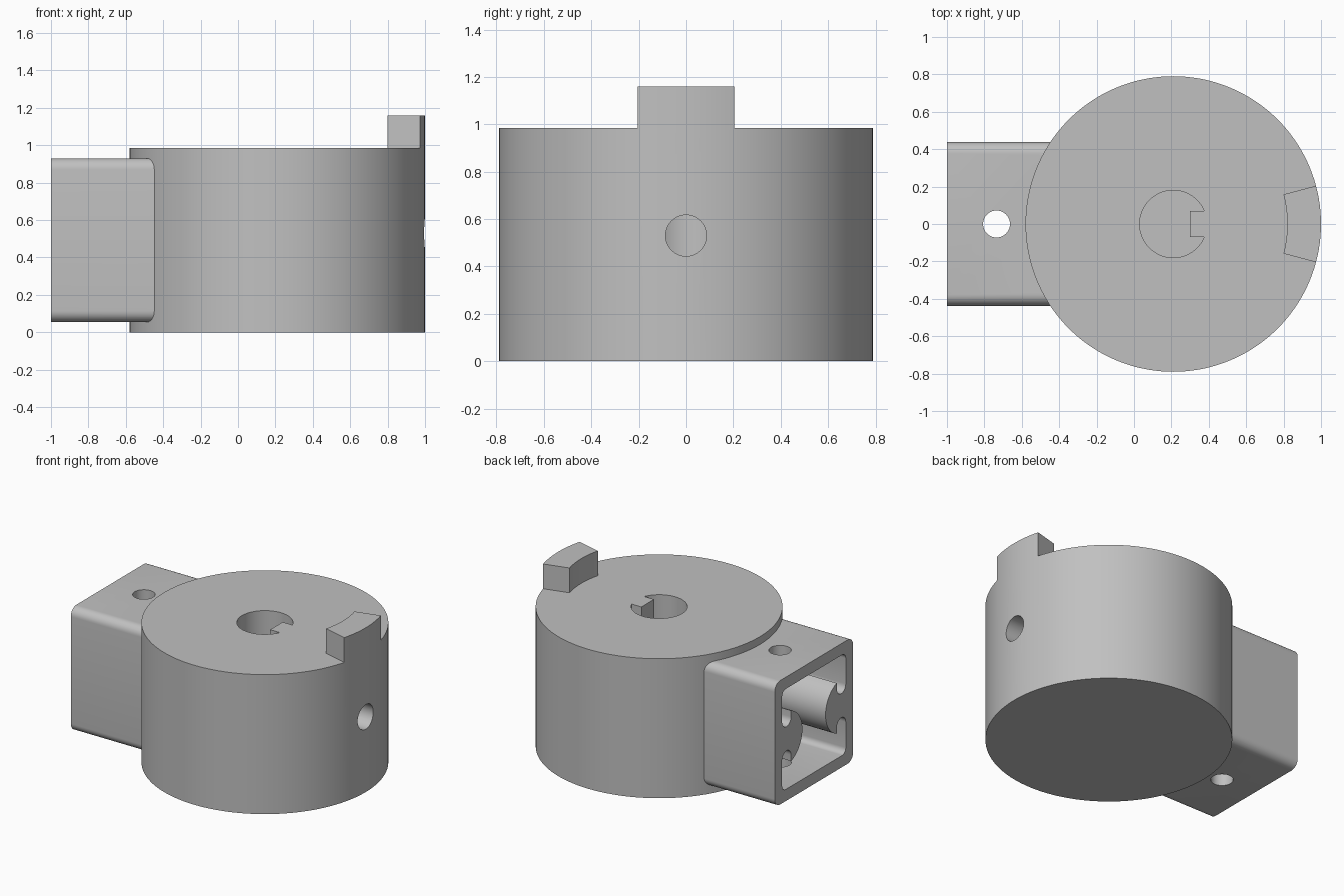
import bpy
import bmesh
from math import radians, cos, sin, hypot, atan2, degrees

if "Cube" in bpy.data.objects:
    bpy.data.objects.remove(bpy.data.objects["Cube"], do_unlink=True)

HUB_X, HUB_R, HUB_TOP, TAB_TOP = 0.21, 0.79, 0.985, 1.16
BLOCK_Z = 0.4925

grey = bpy.data.materials.new("plain grey")
grey.use_nodes = True
colour = (0.53, 0.53, 0.53, 1)
grey.diffuse_color = colour
grey.node_tree.nodes["Principled BSDF"].inputs["Base Color"].default_value = colour


def arc(cx, cy, r, start, end, steps):
    """Points along a circular arc, angles in degrees."""
    angles = [radians(start + (end - start) * i / steps) for i in range(steps + 1)]
    return [(cx + r * cos(a), cy + r * sin(a)) for a in angles]


def circle(cx, cy, r, steps):
    return arc(cx, cy, r, 0, 360, steps)[:-1]


def prism(name, outline, low, high, axis="z"):
    """Extrude a closed outline along z, or along x with the outline in y and z."""
    def place(p, w):
        return (p[0], p[1], w) if axis == "z" else (w, p[0], p[1])
    bm = bmesh.new()
    face = bm.faces.new([bm.verts.new(place(p, low)) for p in outline])
    moved = bmesh.ops.extrude_face_region(bm, geom=[face])["geom"]
    shift = place((0, 0), high - low)
    bmesh.ops.translate(bm, vec=shift,
                        verts=[v for v in moved if isinstance(v, bmesh.types.BMVert)])
    bmesh.ops.recalc_face_normals(bm, faces=bm.faces)
    mesh = bpy.data.meshes.new(name)
    bm.to_mesh(mesh)
    bm.free()
    mesh.materials.append(grey)
    obj = bpy.data.objects.new(name, mesh)
    bpy.context.collection.objects.link(obj)
    return obj


def combine(body, other, operation):
    """Apply a boolean and discard the helper."""
    mod = body.modifiers.new(other.name, "BOOLEAN")
    mod.operation, mod.solver, mod.object = operation, "EXACT", other
    bpy.ops.object.select_all(action="DESELECT")
    body.select_set(True)
    bpy.context.view_layer.objects.active = body
    bpy.ops.object.modifier_apply(modifier=mod.name)
    bpy.data.objects.remove(other, do_unlink=True)


# Round hub, cut down at the top so only the drive tab stays at full height
body = prism("coupling_body", circle(HUB_X, 0, HUB_R, 144), 0, TAB_TOP)
around_tab = arc(HUB_X, 0, 1, 15, 345, 60) + arc(HUB_X, 0, 0.61, -15, 15, 12)
combine(body, prism("tab_clearance", around_tab, HUB_TOP, 1.4), "DIFFERENCE")

# Rounded mounting block on the side
half, r = 0.4375, 0.06
c = half - r
block = []
for i, (sy, sz) in enumerate([(1, 1), (-1, 1), (-1, -1), (1, -1)]):
    block += arc(sy * c, BLOCK_Z + sz * c, r, 90 * i, 90 * i + 90, 8)
combine(body, prism("mounting_block", block, -1, -0.2, "x"), "UNION")

# Blind bore with a key
key_half, key_face, bore_r = 0.07, 0.09, 0.18
a = degrees(atan2(key_half, (bore_r ** 2 - key_half ** 2) ** 0.5))
bore = arc(HUB_X, 0, bore_r, a, 360 - a, 48)
bore += [(HUB_X + key_face, -key_half), (HUB_X + key_face, key_half)]
combine(body, prism("keyed_bore", bore, 0.07, 1.3), "DIFFERENCE")

# Set screw hole from the rim into the bore
combine(body, prism("screw_hole", circle(0, 0.53, 0.087, 40), 0.2, 1.2, "x"), "DIFFERENCE")

# Open cavity with two hooked ribs: one quarter outline, mirrored twice
wall = 0.355
quarter = arc(0.319, 0, 0.19, 180, 110, 10)              # rib nose
quarter += arc(0.305, 0.135, 0.05, 180, 360, 12)         # groove behind the nose
quarter += arc(wall - 0.04, wall - 0.04, 0.04, 0, 90, 6)  # corner
right_half = [(y, -z) for y, z in reversed(quarter[1:])] + quarter
outline = right_half + [(-y, z) for y, z in reversed(right_half)]
outline = [(y, z + BLOCK_Z) for y, z in outline]
combine(body, prism("ribbed_cavity", outline, -1.2, -0.5, "x"), "DIFFERENCE")

# Pin hole through the top and bottom of the block
combine(body, prism("pin_hole", circle(-0.735, 0, 0.072, 40), -0.2, 1.3), "DIFFERENCE")

body.select_set(True)
bpy.context.view_layer.objects.active = body
bpy.ops.object.shade_smooth_by_angle(angle=radians(30))
